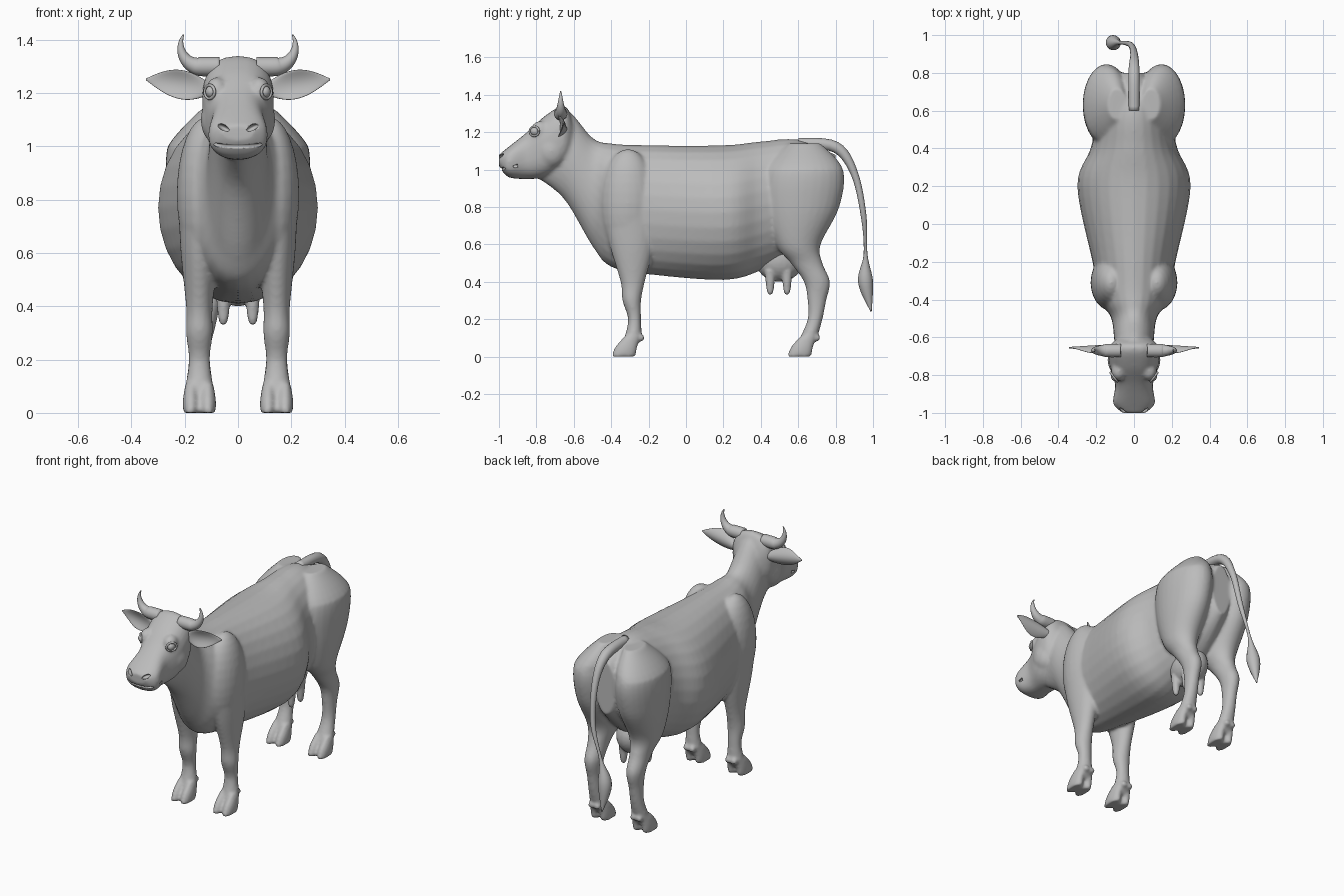
import bpy, bmesh
from math import sin, cos, pi, copysign
from mathutils import Vector, Matrix

if "Cube" in bpy.data.objects:
    bpy.data.objects.remove(bpy.data.objects["Cube"])

SIDES = {"right": -1, "left": 1}
GREY = (.5, .5, .5, 1)
grey = bpy.data.materials.new("plain_grey")
grey.use_nodes = True
grey.diffuse_color = GREY
grey.node_tree.nodes["Principled BSDF"].inputs["Base Color"].default_value = GREY


def spline(rows, steps=6):
    """Smoothly interpolate rows of numbers (Catmull-Rom)."""
    smooth_rows = []
    for i in range(len(rows) - 1):
        before, start = rows[max(i - 1, 0)], rows[i]
        end, after = rows[i + 1], rows[min(i + 2, len(rows) - 1)]
        for k in range(steps):
            t = k / steps
            row = []
            for p, q, r, s in zip(before, start, end, after):
                slope_in, slope_out = (r - p) / 2, (s - q) / 2
                bend = 3 * (r - q) - 2 * slope_in - slope_out
                twist = 2 * (q - r) + slope_in + slope_out
                row.append(q + t * (slope_in + t * (bend + t * twist)))
            smooth_rows.append(row)
    return smooth_rows + [list(rows[-1])]


def skin(bm, rings):
    """Join rings of points into a closed skin."""
    rings = [[bm.verts.new(point) for point in ring] for ring in rings]
    count = len(rings[0])
    for lower, upper in zip(rings, rings[1:]):
        for i in range(count):
            j = (i + 1) % count
            bm.faces.new((lower[i], lower[j], upper[j], upper[i]))
    bm.faces.new(rings[0][::-1])
    bm.faces.new(rings[-1])


def loft(bm, rows, place, power=1, sides=28):
    """Oval sections from rows of: position, low, high, half width."""
    rings = []
    for position, low, high, half in spline(rows):
        ring = []
        for i in range(sides):
            angle = 2 * pi * i / sides
            across, up = (copysign(abs(f(angle)) ** power, f(angle)) for f in (cos, sin))
            level = (low + high + up * (high - low)) / 2
            ring.append(place(position, level, across * half))
        rings.append(ring)
    skin(bm, rings)


def tube(bm, points, reference, sides=14):
    """Round sweep through points of: x, y, z, radius."""
    points = spline(points)
    rings = []
    for i, point in enumerate(points):
        ahead, behind = points[min(i + 1, len(points) - 1)], points[max(i - 1, 0)]
        direction = Vector(ahead[:3]) - Vector(behind[:3])
        u = direction.cross(Vector(reference)).normalized()
        v = direction.cross(u).normalized()
        angles = [2 * pi * k / sides for k in range(sides)]
        rings.append([Vector(point[:3]) + point[3] * (cos(a) * u + sin(a) * v) for a in angles])
    skin(bm, rings)


def ellipsoid(bm, centre, radii, turn=0):
    matrix = Matrix.Translation(centre) @ Matrix.Rotation(turn, 4, 'Y') @ Matrix.Diagonal((*radii, 1))
    bmesh.ops.create_uvsphere(bm, u_segments=24, v_segments=16, radius=1, matrix=matrix)


def finish(name, bm, blend=0):
    """Make the object; blend merges its parts into one soft skin."""
    bmesh.ops.recalc_face_normals(bm, faces=bm.faces)
    for face in bm.faces:
        face.smooth = True
    mesh = bpy.data.meshes.new(name)
    bm.to_mesh(mesh)
    bm.free()
    mesh.materials.append(grey)
    thing = bpy.data.objects.new(name, mesh)
    bpy.context.collection.objects.link(thing)
    if blend:
        remesh = thing.modifiers.new("merge", 'REMESH')
        remesh.mode = 'VOXEL'
        remesh.voxel_size = blend
        remesh.use_smooth_shade = True
        soften = thing.modifiers.new("soften", 'SMOOTH')
        soften.factor = .5
        soften.iterations = 6
    return thing


def lengthwise(y, z, x):
    return Vector((x, y, z))


def upright(side, offset, shift=0):
    """Place level sections of a limb, leaning inward at the hip."""
    def place(z, y, x):
        return Vector((side * (offset - .4 * max(0, z - 1) + x), y + shift, z))
    return place


# Trunk and neck, then head: y, bottom, top, half width
body = bmesh.new()
trunk = [(-.8, .96, 1.18, .06), (-.65, .84, 1.32, .1), (-.5, .59, 1.17, .12),
         (-.4, .48, 1.14, .18), (-.2, .44, 1.13, .22), (.2, .41, 1.13, .3),
         (.4, .46, 1.15, .23), (.6, .56, 1.16, .18), (.8, .75, 1.08, .07)]
loft(body, trunk, lengthwise)
head = [(-1, 1.02, 1.08, .06), (-.95, .96, 1.12, .11), (-.85, .95, 1.2, .1),
        (-.75, .96, 1.29, .13), (-.65, 1.02, 1.34, .13), (-.6, 1.1, 1.25, .08)]
loft(body, head, lengthwise, .8)

# Legs: z, front, back, half width; all four share the same foot
front_leg = [(.8, -.45, -.16, .08), (.6, -.41, -.17, .07), (.4, -.35, -.22, .05),
             (.3, -.34, -.24, .05), (.2, -.31, -.24, .04)]
hind_leg = [(1.14, .55, .72, .05), (1, .43, .84, .12), (.8, .42, .82, .12),
            (.6, .48, .72, .09), (.5, .56, .73, .06), (.4, .63, .77, .05),
            (.3, .65, .75, .04), (.2, .65, .73, .04)]
pastern = [(.1, -.33, -.24, .05), (.05, -.35, -.27, .04)]
claw = [(.11, -.33, -.25, .02), (.05, -.38, -.26, .03), (0, -.4, -.27, .03)]
for side in SIDES.values():
    for leg, shift in ((front_leg, 0), (hind_leg, .94)):
        foot = [(z, front + shift, back + shift, half) for z, front, back, half in pastern]
        loft(body, leg + foot, upright(side, .145))
        # Cloven hoof and dewclaws
        for split in (-1, 1):
            loft(body, claw, upright(side, .145 + .032 * split, shift))
            ellipsoid(body, (side * (.145 + .02 * split), shift - .24, .1), (.02, .02, .02))
    # Shoulder, brow and cheek
    ellipsoid(body, (side * .12, -.31, .82), (.11, .15, .29))
    ellipsoid(body, (side * .08, -.78, 1.21), (.04, .05, .05))
    ellipsoid(body, (side * .08, -.72, 1.1), (.06, .08, .09))
body_object = finish("body", body, .01)

# Carved nostrils and mouth line
carving = bmesh.new()
for side in SIDES.values():
    ellipsoid(carving, (side * .053, -.985, 1.07), (.027, .025, .011), -side * .5)
lips = []
for k in range(13):
    angle = pi * k / 12
    lips.append((copysign(.1 * abs(cos(angle)) ** .5, cos(angle)), -.9 - .09 * sin(angle),
                 1 + .02 * cos(angle) ** 2, .008))
tube(carving, lips, (0, 0, 1), 10)
cutter = finish("face_cutter", carving)
cutter.hide_render = True
cutter.display_type = 'WIRE'
cutter.hide_set(True)
carve = body_object.modifiers.new("carve", 'BOOLEAN')
carve.operation = 'DIFFERENCE'
carve.solver = 'EXACT'
carve.object = cutter

# Udder with four teats
udder = bmesh.new()
ellipsoid(udder, (0, .5, .52), (.1, .13, .12))
for side in SIDES.values():
    for y in (.45, .54):
        x = side * .055
        tube(udder, [(x, y, .46, .03), (x, y, .36, .02), (x, y, .33, .01)], (0, 1, 0))
finish("udder", udder, .007)

# Tail with tuft
tail = bmesh.new()
tube(tail, [(0, .6, 1.14, .03), (0, .8, 1.12, .03), (0, .9, .98, .02), (-.02, .95, .75, .015),
            (-.08, .96, .55, .01), (-.11, .96, .4, .04), (-.11, .99, .24, .003)], (1, 0, 0))
finish("tail", tail)

# Horns, ears and eyes
for name, side in SIDES.items():
    horn = bmesh.new()
    arc = [(side * .07, -.67, 1.3, .036)]
    for k in range(7):
        angle = pi * k / 9
        arc.append((side * (.14 + .075 * sin(angle)), -.67, 1.38 - .08 * cos(angle),
                    .036 * (1 - k / 6.5)))
    tube(horn, arc, (0, 1, 0))
    finish(name + "_horn", horn)

    # Leaf shape, cupped toward the front
    ear = bmesh.new()
    leaf = []
    for k in range(9):
        t = k / 8
        height = .055 * sin(pi * (.1 + .88 * t))
        leaf.append((.1 + .245 * t, -height, height, .02 - .016 * t))
    loft(ear, leaf, lambda x, z, y: Vector((side * x, y - .655 - 9 * z * z, 1.2 + .15 * x + z)))
    finish(name + "_ear", ear)

    # Eyeball with a rim of eyelid
    eye = bmesh.new()
    centre = Vector((side * .1, -.806, 1.205))
    ellipsoid(eye, centre, (.022, .026, .024))
    outward = Vector((side * .8, -.6, 0))
    across = Vector((side * .6, .8, 0))
    lid = []
    for k in range(13):
        angle = pi * k / 6
        rim = centre + .008 * outward + .03 * cos(angle) * across
        lid.append((rim.x, rim.y, rim.z + .025 * sin(angle), .006))
    tube(eye, lid, outward, 8)
    finish(name + "_eye", eye)
